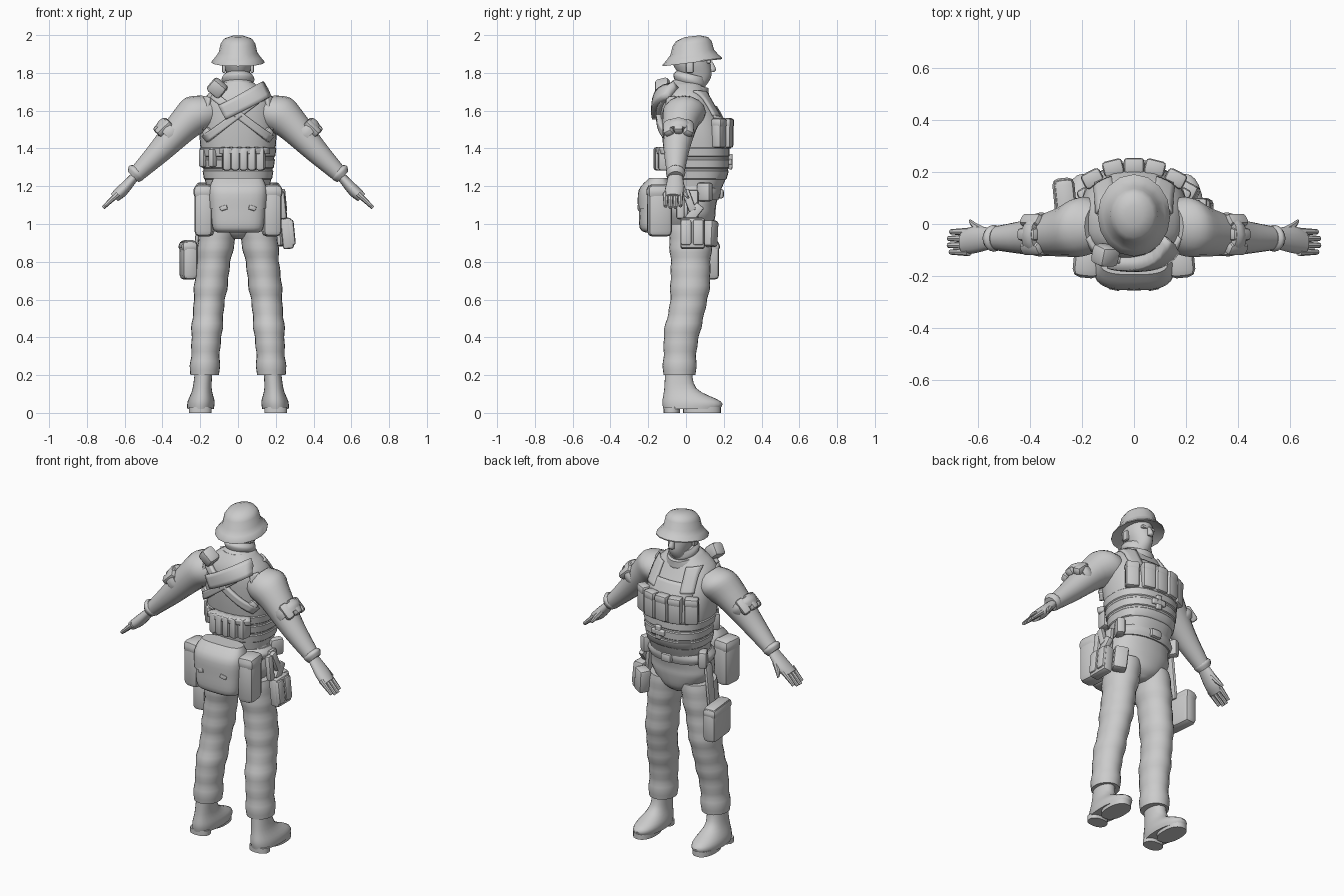
import bpy, bmesh, math
from mathutils import Vector, Matrix, Euler

cube = bpy.data.objects.get("Cube")
if cube:
    bpy.data.objects.remove(cube, do_unlink=True)

grey = bpy.data.materials.new("plain_grey")
grey.use_nodes = True
grey.diffuse_color = (0.6, 0.6, 0.6, 1)
grey.node_tree.nodes["Principled BSDF"].inputs["Base Color"].default_value = grey.diffuse_color

LEFT, RIGHT, BOTH = (1,), (-1,), (1, -1)
CHEST, BACK = 1, -1
SIDEWAYS, FORWARD = Vector((1, 0, 0)), Vector((0, 1, 0))


def finish(name, bm):
    bmesh.ops.recalc_face_normals(bm, faces=bm.faces)
    mesh = bpy.data.meshes.new(name)
    bm.to_mesh(mesh)
    bm.free()
    for polygon in mesh.polygons:
        polygon.use_smooth = True
    mesh.set_sharp_from_angle(angle=math.radians(40))
    mesh.materials.append(grey)
    obj = bpy.data.objects.new(name, mesh)
    bpy.context.collection.objects.link(obj)
    return obj


def smooth(points, steps=4):
    """Curve of any dimension passing through the points."""
    points = [Vector(point) for point in points]
    last = len(points) - 1
    curve = []
    for i in range(last):
        a, b, c, d = (points[min(max(k, 0), last)] for k in (i - 1, i, i + 1, i + 2))
        for step in range(steps):
            t = step / steps
            curve.append(b + (c - a) * (t / 2) + (a * 2 - b * 5 + c * 4 - d) * (t * t / 2)
                         + (b * 3 - a - c * 3 + d) * (t ** 3 / 2))
    return curve + [points[-1]]


def rounded(value, square):
    return math.copysign(abs(value) ** (2 / square), value)


def loft(name, rings, u=SIDEWAYS, v=FORWARD, sides=24, square=2, shear=0):
    """Skin over rounded rings, each (x, y, z, radius along u, radius along v)."""
    bm = bmesh.new()
    loops = []
    for x, y, z, wide, deep in rings:
        loop = []
        for i in range(sides):
            angle = math.tau * i / sides
            point = Vector((x, y, z))
            point += u * wide * rounded(math.cos(angle), square) + v * deep * rounded(math.sin(angle), square)
            point.z += shear * point.y
            loop.append(bm.verts.new(point))
        loops.append(loop)
    for low, high in zip(loops, loops[1:]):
        for i in range(sides):
            bm.faces.new((low[i - 1], low[i], high[i], high[i - 1]))
    bm.faces.new(loops[0])
    bm.faces.new(loops[-1])
    return finish(name, bm)


def stack(name, points, **options):
    """Centred upright body through a few (y, z, half width, half depth) points."""
    return loft(name, [(0, *ring) for ring in smooth(points)], **options)


def limb(name, points, flat=1.0, sides=16):
    """Both mirrored arm parts through (x, y, z, radius) points."""
    for side in BOTH:
        across = Vector((side, 0, 1)).normalized()
        loft(name, [(side * x, y, z, r, r * flat) for x, y, z, r in smooth(points)], FORWARD, across, sides)


def box(name, place, size, turn=(0, 0, 0), sides=LEFT, soft=0.015):
    """Soft-edged block, mirrored to the sides asked for."""
    for side in sides:
        bm = bmesh.new()
        bmesh.ops.create_cube(bm, size=1)
        bmesh.ops.scale(bm, vec=size, verts=bm.verts)
        bmesh.ops.bevel(bm, geom=bm.edges[:], offset=min(soft, min(size) * 0.4), segments=2,
                        profile=0.5, affect='EDGES')
        spin = Euler((turn[0], side * turn[1], side * turn[2]))
        move = Matrix.Translation((side * place[0], place[1], place[2]))
        bm.transform(move @ spin.to_matrix().to_4x4())
        finish(name, bm)


# Torso, and rules that find its skin at any height
torso = [(.05, 1.18, .165, .135), (.06, 1.3, .185, .165), (.04, 1.5, .205, .17),
         (0, 1.66, .18, .13), (0, 1.75, .08, .08)]
stack("torso", torso, sides=32, square=2.4)
torso_rings = smooth(torso)


def ring_at(z):
    return next(low.lerp(high, (z - low[1]) / (high[1] - low[1]))
                for low, high in zip(torso_rings, torso_rings[1:]) if z <= high[1])


def skin(x, z, facing):
    middle, _, wide, deep = ring_at(z)
    reach = min(abs(x) / wide, 0.97)
    return middle + facing * deep * (1 - reach ** 2.4) ** (1 / 2.4)


def ribbon(name, start, end, width, facing, thick=.025):
    """Strap lying on the torso between two (x, z) points."""
    start, end = Vector(start), Vector(end)
    across = (end - start).orthogonal().normalized() * width / 2
    bm = bmesh.new()
    rows = []
    for i in range(13):
        middle = start.lerp(end, i / 12)
        spots = [middle + across * k / 2 for k in range(-2, 3)]
        rows.append([bm.verts.new((spot.x, skin(spot.x, spot.y, facing) + facing * thick / 3, spot.y))
                     for spot in spots])
    for low, high in zip(rows, rows[1:]):
        for k in range(4):
            bm.faces.new((low[k], low[k + 1], high[k + 1], high[k]))
    solid = finish(name, bm).modifiers.new("thickness", 'SOLIDIFY')
    solid.thickness = thick
    solid.offset = 0


# Vest bands and panels
for z in (1.26, 1.32, 1.38):
    rings = []
    for rise, grow in ((-.025, 0), (-.02, .005), (.02, .005), (.025, 0)):
        middle, height, wide, deep = ring_at(z + rise)
        rings.append((0, middle, height, wide + grow, deep + grow))
    loft("vest_band", rings, sides=32, square=2.4)
ribbon("vest_front_panel", (0, 1.4), (0, 1.62), .3, CHEST, .015)
ribbon("chest_patch", (-.02, 1.33), (.06, 1.33), .03, CHEST)
ribbon("chest_patch_upright", (.02, 1.29), (.02, 1.37), .03, CHEST)

# Hips and belt
stack("hips", [(.03, .92, .03, .06), (.03, .96, .12, .105), (.03, 1.04, .185, .125), (.03, 1.1, .19, .13),
               (.05, 1.2, .17, .135)], square=2.2)
stack("belt", [(.04, 1.13, .19, .135), (.04, 1.16, .2, .145), (.05, 1.19, .18, .135)], square=2.2)
box("belt_buckle", (0, .185, 1.16), (.07, .03, .05))

# Chest and back magazine pouches
for i in range(-2, 3):
    x = i * .08
    y = skin(x, 1.48, CHEST) + .01
    box("chest_pouch", (x, y, 1.48), (.078, .055, .155), (0, 0, -x * 3))
    box("chest_pouch_flap", (x, y, 1.535), (.08, .062, .05), (0, 0, -x * 3))
    x = .03 + i * .045
    box("back_pouch", (x, skin(x, 1.35, BACK) - .025, 1.345), (.046, .07, .125), (0, 0, -x))
ribbon("back_pouch_band", (-.09, 1.39), (.15, 1.39), .03, BACK, .06)
for x in (.13, .18):
    box("back_small_pouch", (x, skin(x, 1.35, BACK), 1.35), (.04, .06, .1), (0, 0, .6), RIGHT)

# Straps, rolled bundle and shoulder pouch
for side in BOTH:
    ribbon("back_strap", (side * .13, 1.68), (-side * .17, 1.45), .04, BACK, .03)
    ribbon("front_strap", (side * .12, 1.57), (side * .11, 1.7), .07, CHEST, .015)
    ribbon("side_strap", (side * .19, 1.5), (side * .16, 1.67), .03, BACK)
box("strap_buckle", (.155, skin(.155, 1.48, BACK), 1.48), (.05, .04, .06), (0, .8, .5), BOTH)
ribbon("back_bundle", (-.08, 1.59), (.14, 1.7), .08, BACK, .06)
box("shoulder_pouch", (.11, -.12, 1.72), (.09, .08, .08), (.3, -.7, 0), RIGHT, .02)

# Head and face
stack("head", [(0, 1.68, .06, .06), (.05, 1.77, .055, .08), (.03, 1.85, .075, .1), (.03, 1.93, .07, .09)])
stack("nose", [(.135, 1.805, .016, .014), (.14, 1.82, .017, .02), (.13, 1.86, .01, .01)], sides=10)
box("brow", (0, .12, 1.86), (.09, .025, .02))
box("mouth", (0, .12, 1.79), (.04, .02, .012))
box("ear", (.075, .02, 1.83), (.02, .04, .06), sides=BOTH)

# Scarf rolls, lower at the front
for name, z, size in (("scarf_lower", 1.72, .1), ("scarf_upper", 1.77, .085)):
    stack(name, [(.02, z - .03, size * .85, size * .9), (.02, z - .01, size, size),
                 (.02, z + .01, size, size), (.03, z + .03, size * .85, size * .9)], shear=-.25)

# Bucket hat with a sloping brim and pinched crown
loft("hat", [(0, .033, z, size, size * 1.13) for z, size in (
    (1.88, .09), (1.85, .14), (1.856, .14), (1.88, .12), (1.905, .102), (1.95, .092), (1.975, .075), (1.99, .035))],
     sides=16, shear=.12)

# Trouser legs, bowed outward with the knees forward of the calves
for side in BOTH:
    rings = []
    for i in range(33):
        z = .2 + i * .025
        fold = math.sin(z * 45) * math.sin(z * 17) * .005
        rings.append((side * (.18 - .08 * z * z), .03 * math.tanh(z * 8 - 4) - .005, z,
                      .075 + .025 * z * z + fold, .077 + .038 * z + fold))
    loft("trouser_leg", rings)

    # Boots
    loft("boot", [(side * (.2 - .08 * z), y, z, .025 + deep * .3, deep) for y, z, deep in smooth(
        [(-.04, .24, .07), (-.03, .13, .085), (.03, .06, .155), (.03, .02, .15)])], square=2.2)
    for name, y, deep in (("boot_heel", -.075, .043), ("boot_sole", .085, .1)):
        loft(name, [(side * .2, y, z, .06, deep) for z in (0, .03)], square=2.3)

# Sleeves, cuffs and hands along the sloping arms
limb("sleeve", [(.13, -.01, 1.62, .09), (.2, -.01, 1.59, .115), (.28, -.03, 1.53, .095),
                (.41, -.05, 1.39, .068), (.54, -.055, 1.26, .045)], .95)
limb("sleeve_cuff", [(.525, -.055, 1.28, .045), (.54, -.055, 1.27, .052), (.555, -.055, 1.25, .04)])
limb("palm", [(.53, -.055, 1.27, .035), (.61, -.06, 1.18, .052), (.655, -.07, 1.14, .045)], .6)
limb("thumb", [(.58, -.03, 1.21, .02), (.61, -.01, 1.17, .015), (.63, .01, 1.14, .008)], sides=8)
for i in range(4):
    y = -.03 - .026 * i
    reach = .055 + .01 * math.sin(i)
    limb("finger", [(.635, y, 1.16, .016), (.65 + reach, y, 1.15 - reach, .01)], sides=8)

# Arm bands with three pouches each
limb("arm_band", [(.34, -.04, 1.505, .08), (.36, -.04, 1.485, .085), (.38, -.045, 1.465, .077)])
for i in BACK, 0, CHEST:
    out = .05 - .012 * abs(i)
    box("arm_pouch", (.355 + out, -.04 + i * .052, 1.47 + out), (.095, .05, .045), (-i * .6, .76, 0), BOTH)

# Waist pack with flap, clips and side pockets
pack = [(-.165, .955, .11, .05), (-.17, .98, .135, .075), (-.165, 1.08, .145, .085),
        (-.16, 1.18, .15, .085), (-.145, 1.243, .125, .045)]
stack("waist_pack", pack, square=3)
stack("waist_pack_flap", [(y, z, wide + .005, deep + .005) for y, z, wide, deep in pack[2:]], square=3)
box("pack_clip", (.075, -.245, 1.085), (.04, .02, .025), (0, .3, .2), BOTH, .005)
box("pack_side_pocket", (.178, -.14, 1.07), (.1, .13, .275), (0, 0, .1), BOTH, .03)
box("pack_side_flap", (.18, -.14, 1.17), (.105, .135, .08), (0, 0, .1), BOTH, .03)

# Hip and thigh pouches
box("hip_pouch", (.185, .1, 1.17), (.05, .08, .1), (0, 0, -.5), BOTH)
box("leg_pouch", (.262, .075, .81), (.08, .2, .21), (0, 0, -.1), RIGHT, .025)
box("leg_pouch_flap", (.264, .075, .88), (.085, .205, .06), (0, 0, -.1), RIGHT, .025)
box("leg_pouch_strap", (.21, .07, 1), (.02, .06, .26), (0, -.1, 0), RIGHT)

# Holster, pistol and magazines on the left thigh
box("holster", (.26, .035, .95), (.06, .13, .165), (0, -.1, 0))
for y in (0, .065):
    box("holster_pouch", (.28, y, .955), (.04, .06, .14), (0, -.1, 0))
box("holster_strap", (.215, .035, 1.07), (.025, .06, .22), (0, -.1, 0))
box("pistol_slide", (.243, .045, 1.06), (.03, .1, .05), (.9, -.1, 0), soft=.006)
box("pistol_grip", (.24, .015, 1.125), (.03, .04, .12), (.35, -.1, 0), soft=.008)
box("left_thigh_pouch", (.205, .125, .95), (.08, .07, .14), (0, -.1, -.5))
box("magazine_holder", (.235, -.03, 1.1), (.035, .045, .15), (0, -.1, 0))
